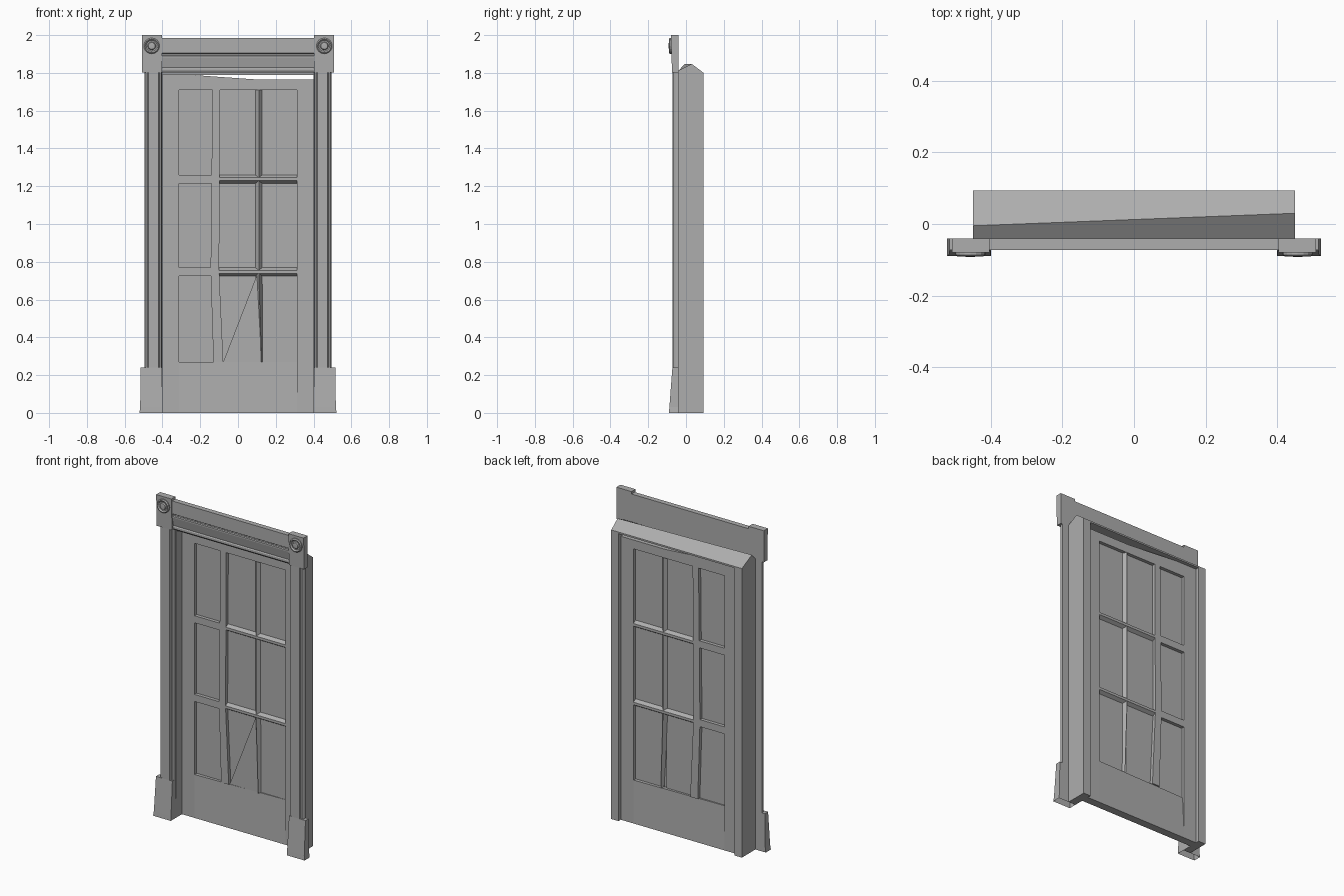
import bpy
import bmesh
from math import pi, cos, sin

old = bpy.data.objects.get("Cube")
if old:
    bpy.data.objects.remove(old, do_unlink=True)

# One painted colour for everything
paint = bpy.data.materials.new("grey_paint")
paint.use_nodes = True
GREY = (0.42, 0.42, 0.42, 1)
paint.diffuse_color = GREY
paint.node_tree.nodes["Principled BSDF"].inputs["Base Color"].default_value = GREY


def finish(name, bm):
    bmesh.ops.recalc_face_normals(bm, faces=bm.faces)
    mesh = bpy.data.meshes.new(name)
    bm.to_mesh(mesh)
    bm.free()
    mesh.materials.append(paint)
    obj = bpy.data.objects.new(name, mesh)
    bpy.context.collection.objects.link(obj)
    return obj


def loft(name, rings, caps=(True, True)):
    """Skin matching rings of points, with optional end caps."""
    bm = bmesh.new()
    loops = [[bm.verts.new(p) for p in ring] for ring in rings]
    for a, b in zip(loops, loops[1:]):
        for i in range(len(a)):
            j = (i + 1) % len(a)
            bm.faces.new((a[i], a[j], b[j], b[i]))
    for loop, wanted in ((loops[0], caps[0]), (loops[-1], caps[1])):
        if wanted:
            bm.faces.new(loop)
    return finish(name, bm)


def rect(x0, x1, y0, y1, z):
    return [(x0, y0, z), (x1, y0, z), (x1, y1, z), (x0, y1, z)]


def box(name, x0, x1, y0, y1, z0, z1):
    return loft(name, [rect(x0, x1, y0, y1, z0), rect(x0, x1, y0, y1, z1)])


def prism_y(name, outline, y0, y1):
    return loft(name, [[(x, y, z) for x, z in outline] for y in (y0, y1)])


def prism_x(name, outline, x0, x1):
    return loft(name, [[(x, y, z) for y, z in outline] for x in (x0, x1)])


BACK = -0.04          # rear plane of the front trim
FRONT = -0.072        # face of the front trim
DOOR = (0.02, 0.07)   # front and rear of the door leaf

# Trim and jambs, mirrored on both sides
for side, s in (("right", -1), ("left", 1)):
    box(side + "_jamb", s * 0.40, s * 0.45, BACK, 0.093, 0, 1.80)

    # Pilaster with a stepped, rounded edge
    section = [(0.402, BACK), (0.402, -0.055), (0.408, -0.066), (0.416, -0.066),
               (0.420, FRONT), (0.474, FRONT), (0.478, -0.066), (0.488, -0.066),
               (0.495, -0.055), (0.495, BACK)]
    loft(side + "_pilaster", [[(s * x, y, z) for x, y in section] for z in (0.2, 1.83)])

    # Flared plinth, open underneath
    loft(side + "_plinth", [rect(s * 0.40, s * 0.522, -0.09, BACK, 0),
                            rect(s * 0.40, s * 0.518, -0.088, BACK, 0.03),
                            rect(s * 0.402, s * 0.515, FRONT, BACK, 0.24)],
         caps=(False, True))

    # Corner block, slightly tilted forward at the top
    loft(side + "_corner_block", [rect(s * 0.403, s * 0.508, -0.074, BACK, 1.803),
                                  rect(s * 0.403, s * 0.508, -0.080, BACK, 2.0)])

    # Turned rosette
    profile = [(0.042, -0.070), (0.042, -0.086), (0.036, -0.091), (0.029, -0.084),
               (0.022, -0.084), (0.018, -0.091), (0.008, -0.092)]
    rings = [[(s * 0.457 + r * cos(2 * pi * k / 16), y, 1.943 + r * sin(2 * pi * k / 16))
              for k in range(16)] for r, y in profile]
    loft(side + "_rosette", rings)

# Lintel moulding across the top
prism_x("lintel", [(BACK, 1.803), (-0.058, 1.803), (-0.064, 1.812), (-0.064, 1.822),
                   (-0.060, 1.828), (FRONT, 1.882), (FRONT, 1.890), (-0.064, 1.893),
                   (-0.064, 1.900), (FRONT, 1.905), (FRONT, 1.985), (BACK, 1.985)],
        -0.41, 0.41)

# Sloping head with a skewed ridge
loft("door_head", [[(x, BACK, 1.79), (x, BACK, 1.812), (x, ridge, 1.848),
                    (x, 0.093, 1.80), (x, 0.093, 1.79)]
                   for x, ridge in ((-0.45, -0.005), (0.45, 0.03))])

# Door leaf: stiles, rails and glazing bars
y0, y1 = DOOR
for side, s in (("right", -1), ("left", 1)):
    box(side + "_stile", s * 0.313, s * 0.40, y0, y1, 0, 1.71)
prism_y("top_rail", [(-0.40, 1.71), (0.40, 1.71), (0.40, 1.765), (0.10, 1.765),
                     (-0.40, 1.80)], y0, y1)

# Bottom rail with a dished front corner
loft("bottom_rail", [rect(-0.313, 0.313, y0, y1, 0),
                     [(-0.313, y0, 0.27), (0.313, y0 + 0.02, 0.27),
                      (0.313, y1, 0.27), (-0.313, y1 - 0.015, 0.27)]])

ROWS = [(0.27, 0.725), (0.77, 1.215), (1.26, 1.71)]
COLUMNS = [(-0.313, -0.135), (-0.095, 0.09), (0.13, 0.313)]

# Leaning bar on the right, wedge-shaped bar on the left
loft("right_glazing_bar", [rect(-0.13, -0.078, y0, y1, 0.27),
                           rect(-0.145, -0.10, y0, y1, 0.75),
                           rect(-0.135, -0.095, y0, y1, 1.74)])


def diamond(x, w, z):
    return [(x - w, 0.045, z), (x, y0, z), (x + w, 0.045, z), (x, y1, z)]


loft("left_glazing_bar", [diamond(0.125, 0.006, 0.27), diamond(0.11, 0.02, 0.73),
                          diamond(0.11, 0.02, 1.74)])

# Cross bars: flat on the right column, ridged over the other two
for name, z in (("lower", 0.747), ("upper", 1.237)):
    box(name + "_flat_bar", -0.313, -0.135, y0, y1, z - 0.022, z + 0.022)
    ridge = [(y0, z - 0.008), (0.045, z - 0.024), (y1, z - 0.008),
             (y1, z + 0.008), (0.045, z + 0.024), (y0, z + 0.008)]
    prism_x(name + "_ridged_bar", ridge, -0.12, 0.32)

# Recessed panels
for r, (za, zb) in enumerate(ROWS):
    for c, (xa, xb) in enumerate(COLUMNS):
        box(f"panel_{r + 1}_{c + 1}", xa - 0.01, xb + 0.01, 0.041, 0.049,
            za - 0.01, zb + 0.01)

# Collapsed sliver in front of the lower middle panel
prism_y("lower_middle_sliver", [(-0.078, 0.27), (0.125, 0.27), (0.10, 0.73)], 0.031, 0.042)
